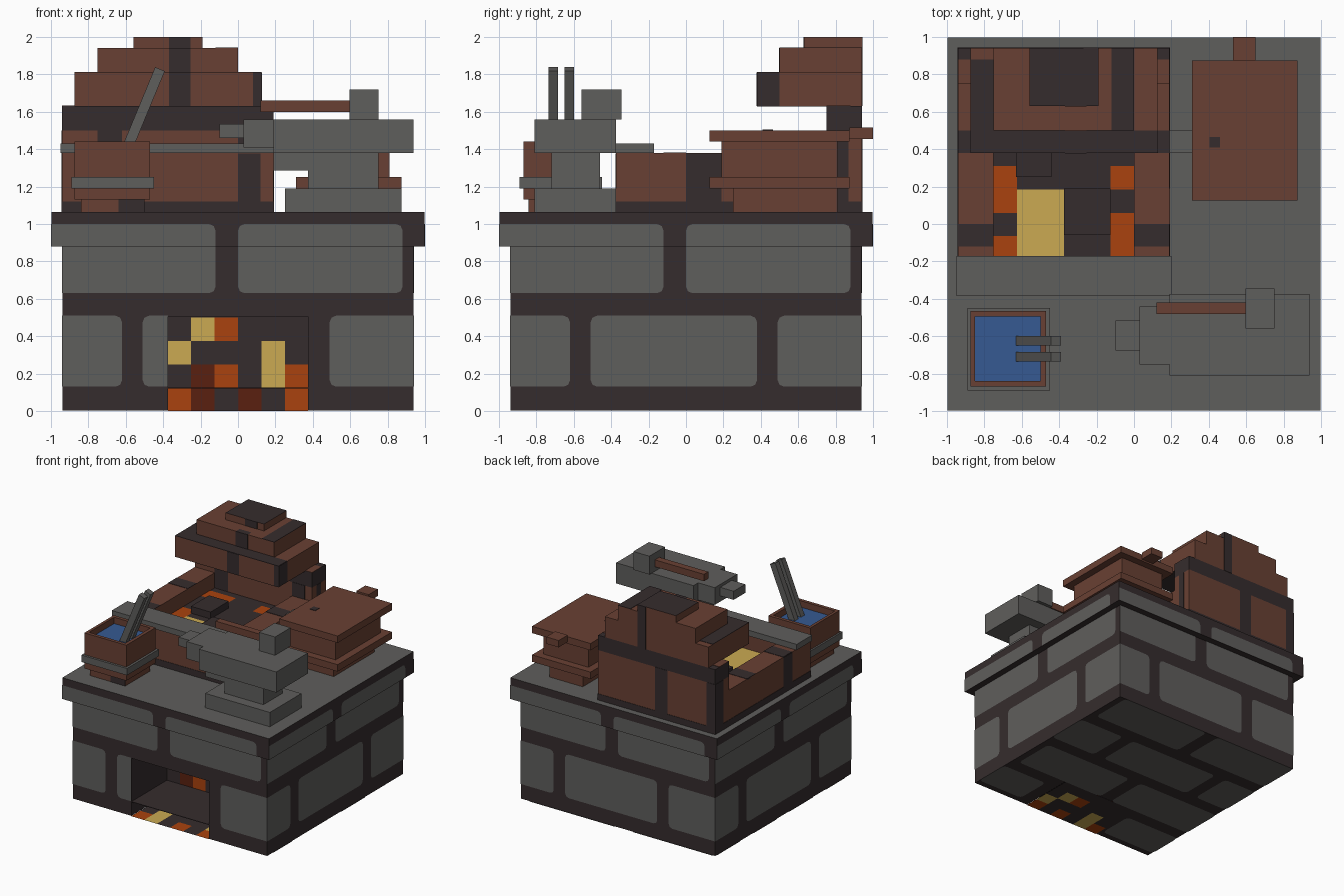
import bpy, bmesh, math
from mathutils import Matrix, Vector

if "Cube" in bpy.data.objects:
    bpy.data.objects.remove(bpy.data.objects["Cube"])


def lin(c):
    c /= 255
    return c / 12.92 if c <= 0.04045 else ((c + 0.055) / 1.055) ** 2.4


def material(name, r, g, b):
    m = bpy.data.materials.new(name)
    m.diffuse_color = (lin(r), lin(g), lin(b), 1)
    m.use_nodes = True
    m.node_tree.nodes["Principled BSDF"].inputs["Base Color"].default_value = m.diffuse_color
    return m


STONE = material("grey stone", 95, 94, 92)
MORTAR = material("dark mortar", 53, 44, 45)
BRICK = material("red brown brick", 105, 64, 51)
ORANGE = material("orange ember", 170, 66, 14)
YELLOW = material("yellow ember", 203, 170, 82)
RED = material("dark red ember", 90, 32, 16)
WATER = material("blue water", 54, 90, 146)


def finish(name, bm, *mats):
    me = bpy.data.meshes.new(name)
    bm.to_mesh(me)
    bm.free()
    for m in mats:
        me.materials.append(m)
    ob = bpy.data.objects.new(name, me)
    bpy.context.collection.objects.link(ob)
    return ob


def box(name, x0, x1, y0, y1, z0, z1, mat, top=None):
    bm = bmesh.new()
    mid = Vector((x0 + x1, y0 + y1, z0 + z1)) / 2
    size = Matrix.Diagonal((x1 - x0, y1 - y0, z1 - z0, 1))
    bmesh.ops.create_cube(bm, size=1, matrix=Matrix.Translation(mid) @ size)
    bm.normal_update()
    if top:
        for f in bm.faces:
            f.material_index = int(f.normal.z > 0.9)
    return finish(name, bm, mat, *([top] if top else []))


def patch(bm, frame, u0, u1, v0, v1, rounded, r=0.035):
    """Flat block face; rounded lists which corners (1-4 from bottom left) are soft."""
    pts = []
    for i, (u, v, su, sv) in enumerate([(u0, v0, 1, 1), (u1, v0, -1, 1),
                                        (u1, v1, -1, -1), (u0, v1, 1, -1)]):
        if str(i + 1) not in rounded:
            pts.append((u, v, 0))
            continue
        for k in range(3):
            a = math.radians(180 + 90 * i + 45 * k)
            pts.append((u + su * r + r * math.cos(a), v + sv * r + r * math.sin(a), 0))
    bm.faces.new([bm.verts.new(frame @ Vector(p)) for p in pts])


def ember_grid(name, frame, rows, cell=0.125):
    """Cells in the local XY plane, first row at the bottom."""
    bm = bmesh.new()
    for j, row in enumerate(rows):
        for i, c in enumerate(row):
            quad = [(i, j), (i + 1, j), (i + 1, j + 1), (i, j + 1)]
            f = bm.faces.new([bm.verts.new(frame @ Vector((x * cell, y * cell, 0)))
                              for x, y in quad])
            f.material_index = "kOYD".index(c)
    return finish(name, bm, MORTAR, ORANGE, YELLOW, RED)


def rot(deg, axis):
    return Matrix.Rotation(math.radians(deg), 4, axis)


# stone base with fire opening
base = box("base", -0.937, 0.937, -0.937, 0.937, 0.002, 0.88, MORTAR)
cutter = box("opening_cutter", -0.375, 0.375, -1.2, -0.44, -0.2, 0.505, MORTAR)
mod = base.modifiers.new("opening", 'BOOLEAN')
mod.object = cutter
mod.operation = 'DIFFERENCE'
bpy.context.view_layer.objects.active = base
bpy.ops.object.modifier_apply(modifier="opening")
bpy.data.objects.remove(cutter)
box("table_slab", -0.998, 0.998, -0.998, 0.998, 0.88, 1.065, MORTAR, STONE)

# stone blocks on all four walls and slab edges
bm = bmesh.new()
for k in range(4):
    wall = rot(90 * k, 'Z') @ Matrix.Translation((0, -0.94, 0)) @ rot(90, 'X')
    edge = rot(90 * k, 'Z') @ Matrix.Translation((0, -1.0, 0)) @ rot(90, 'X')
    patch(bm, wall, -0.94, -0.62, 0.13, 0.51, "23")
    if k == 0:
        patch(bm, wall, -0.51, -0.375, 0.13, 0.51, "14")
    else:
        patch(bm, wall, -0.51, 0.38, 0.13, 0.51, "1234")
    patch(bm, wall, 0.49, 0.94, 0.13, 0.51, "14")
    patch(bm, wall, -0.94, -0.12, 0.63, 0.88, "2")
    patch(bm, wall, 0.0, 0.88, 0.63, 0.88, "12")
    patch(bm, edge, -1.0, -0.12, 0.88, 1.0, "3")
    patch(bm, edge, 0.0, 0.88, 0.88, 1.0, "34")
# blocks underneath
under = rot(180, 'X')
for i in range(4):
    v0, v1 = -0.94 + 0.5 * i, min(-0.56 + 0.5 * i, 0.88)
    if i == 3:
        spans = [(-0.94, -0.4), (0.49, 0.94)]
    elif i % 2:
        spans = [(-0.94, -0.62), (-0.51, 0.38), (0.49, 0.94)]
    else:
        spans = [(-0.94, -0.12), (0.0, 0.88)]
    for u0, u1 in spans:
        patch(bm, under, u0, u1, v0, v1, "1234")
finish("stone_blocks", bm, STONE)

# embers inside the opening and the shelf above its floor
ember_grid("opening_back_embers", Matrix.Translation((-0.375, -0.445, 0)) @ rot(90, 'X'),
           ["ODkDkO", "kDOkYO", "YkkkYk", "kYOkkk"])
ember_grid("opening_floor_embers", Matrix.Translation((-0.375, -0.94, 0)),
           ["OYkOkO", "kYkkkY", "kkkOYk", "kkkkkk"])
box("opening_shelf", -0.375, 0.375, -0.935, -0.445, 0.121, 0.125, MORTAR)

# forge walls, back column and fire bed
T = 1.065
box("forge_front_wall", -0.94, 0.19, -0.375, -0.19, T, 1.38, BRICK)
for side, x0 in (("left", -0.94), ("right", 0.0)):
    box(f"forge_{side}_wall", x0, x0 + 0.19, -0.19, 0.75, T, 1.38, BRICK)
box("forge_back_wall", -0.94, 0.19, 0.75, 0.94, T, 1.5, BRICK)
box("forge_mortar_band", -0.94, 0.19, 0.75, 0.94, 1.5, 1.63, MORTAR)
box("fire_bed", -0.75, 0.0, -0.19, 0.75, T, 1.247, MORTAR)
ember_grid("fire_bed_embers", Matrix.Translation((-0.75, -0.19, 1.25)) @ Matrix.Diagonal((1, 1.0, 1, 1)),
           ["OYYkkO", "kYYkkO", "OYYYkk", "OkkkkO", "kkkkkk", "kkkkkk", "OOkkOk"])
box("coal_lump_front", -0.375, -0.125, -0.06, 0.19, 1.25, 1.31, MORTAR)
box("coal_lump_back", -0.63, -0.44, 0.25, 0.5, 1.25, 1.31, MORTAR)
box("front_ledge", -0.95, 0.2, -0.385, -0.17, 1.38, 1.43, STONE)

# mortar joints wrapped around the forge walls
E = 0.003
box("joint_bottom", -0.94 - E, 0.19 + E, -0.375 - E, 0.94 + E, T, 1.12, MORTAR)
for x0, x1 in ((-0.75, -0.62), (0.0, 0.12)):
    box("joint_front", x0, x1, -0.375 - E, -0.3, T, 1.378, MORTAR)
    box("joint_back_inner", x0, x1, 0.75 - E, 0.8, 1.25, 1.5, MORTAR)
box("joint_back", -0.48, -0.36, 0.9, 0.94 + E, T, 1.5, MORTAR)
box("joint_back_corner", -0.94 - E, -0.86, 0.83, 0.94 + E, T, 1.5, MORTAR)
box("joint_right_rear", 0.1, 0.19 + E, 0.81, 0.87, T, 1.5, MORTAR)
box("joint_right_middle", 0.1, 0.19 + E, 0.0, 0.19, T, 1.377, MORTAR)
box("joint_left_middle", -0.94 - E, -0.85, -0.12, 0.0, T, 1.377, MORTAR)
for x0 in (-0.94, 0.0):
    for y0 in (-0.12, 0.38):
        box("joint_wall_top", x0, x0 + 0.19, y0, y0 + 0.12, 1.37, 1.38 + E, MORTAR)

# stepped chimney hood
steps = [(-0.875, 0.125, 0.38, 1.63, 1.81), (-0.75, 0.0, 0.5, 1.81, 1.94),
         (-0.56, -0.19, 0.63, 1.94, 2.0)]
for i, (x0, x1, y0, z0, z1) in enumerate(steps):
    box(f"hood_step_{i + 1}", x0, x1, y0, 0.94, z0, z1, BRICK, MORTAR if i == 2 else None)
    box("hood_joint_front", -0.37, -0.255, y0 - E, y0 + 0.05, z0, z1, MORTAR)
    box("hood_joint_back", -0.27, -0.19, 0.9, 0.94 + E, z0, z1, MORTAR)
box("hood_top_joint_front", -0.875, 0.125, 0.38, 0.5, 1.81, 1.81 + E, MORTAR)
box("hood_top_joint_left", -0.875, -0.75, 0.5, 0.88, 1.81, 1.81 + E, MORTAR)
box("hood_top_joint_right", -0.12, 0.0, 0.5, 0.94, 1.94, 1.94 + E, MORTAR)
box("hood_side_joint_right", 0.08, 0.125 + E, 0.38, 0.5, 1.63, 1.81, MORTAR)
box("hood_underside", -0.875, 0.125, 0.38, 0.75, 1.63 - E, 1.63, MORTAR)
for x0 in (-0.94, 0.125):
    box("column_top_brick", x0, x0 + 0.065, 0.75, 0.88, 1.63, 1.63 + E, BRICK)

# bellows
box("bellows_foot", 0.43, 0.75, 0.25, 0.81, T, 1.19, BRICK)
box("bellows_lower_board", 0.31, 0.875, 0.125, 0.875, 1.19, 1.25, BRICK)
box("bellows_body", 0.375, 0.81, 0.19, 0.81, 1.25, 1.44, BRICK)
box("bellows_lid", 0.31, 0.875, 0.125, 0.875, 1.44, 1.5, BRICK)
box("bellows_handle", 0.53, 0.65, 0.875, 1.0, 1.455, 1.515, BRICK)
box("bellows_valve", 0.405, 0.46, 0.41, 0.465, 1.5, 1.504, MORTAR)
box("bellows_nozzle", 0.19, 0.375, 0.38, 0.5, 1.29, 1.41, STONE)

# anvil
box("anvil_base", 0.25, 0.875, -0.81, -0.375, T, 1.19, STONE)
box("anvil_waist", 0.375, 0.75, -0.72, -0.46, 1.19, 1.38, STONE)
box("anvil_throat", 0.19, 0.375, -0.72, -0.46, 1.285, 1.38, STONE)
box("anvil_body", 0.19, 0.937, -0.81, -0.375, 1.38, 1.56, STONE)
box("anvil_step", 0.03, 0.19, -0.75, -0.44, 1.41, 1.56, STONE)
box("anvil_horn", -0.1, 0.03, -0.675, -0.515, 1.46, 1.535, STONE)

# hammer
box("hammer_head", 0.595, 0.75, -0.56, -0.345, 1.56, 1.72, STONE)
box("hammer_handle", 0.12, 0.595, -0.48, -0.42, 1.6, 1.66, BRICK)

# water bucket
box("bucket_foot", -0.84, -0.5, -0.84, -0.5, T, 1.13, BRICK)
box("bucket_foot_shade", -0.64, -0.5, -0.84 - E, -0.8, T, 1.13, MORTAR)
box("bucket_floor", -0.875, -0.47, -0.87, -0.465, 1.13, 1.16, BRICK)
for x0, x1 in ((-0.875, -0.85), (-0.5, -0.47)):
    box("bucket_side", x0, x1, -0.87, -0.465, 1.16, 1.44, BRICK)
for y0, y1 in ((-0.87, -0.84), (-0.495, -0.465)):
    box("bucket_end", -0.85, -0.5, y0, y1, 1.16, 1.44, BRICK)
box("bucket_water", -0.85, -0.5, -0.84, -0.495, 1.16, 1.385, WATER)
for x0, x1 in ((-0.89, -0.875), (-0.47, -0.45)):
    box("bucket_band_side", x0, x1, -0.89, -0.45, 1.19, 1.25, STONE)
for y0, y1 in ((-0.89, -0.87), (-0.465, -0.45)):
    box("bucket_band_end", -0.875, -0.47, y0, y1, 1.19, 1.25, STONE)

# tongs leaning in the bucket
for y in (-0.71, -0.625):
    rod = box("tongs_arm", -0.028, 0.028, -0.025, 0.025, -0.52, 0, STONE)
    rod.location = (-0.417, y, 1.828)
    rod.rotation_euler = (0, math.radians(22.5), 0)
